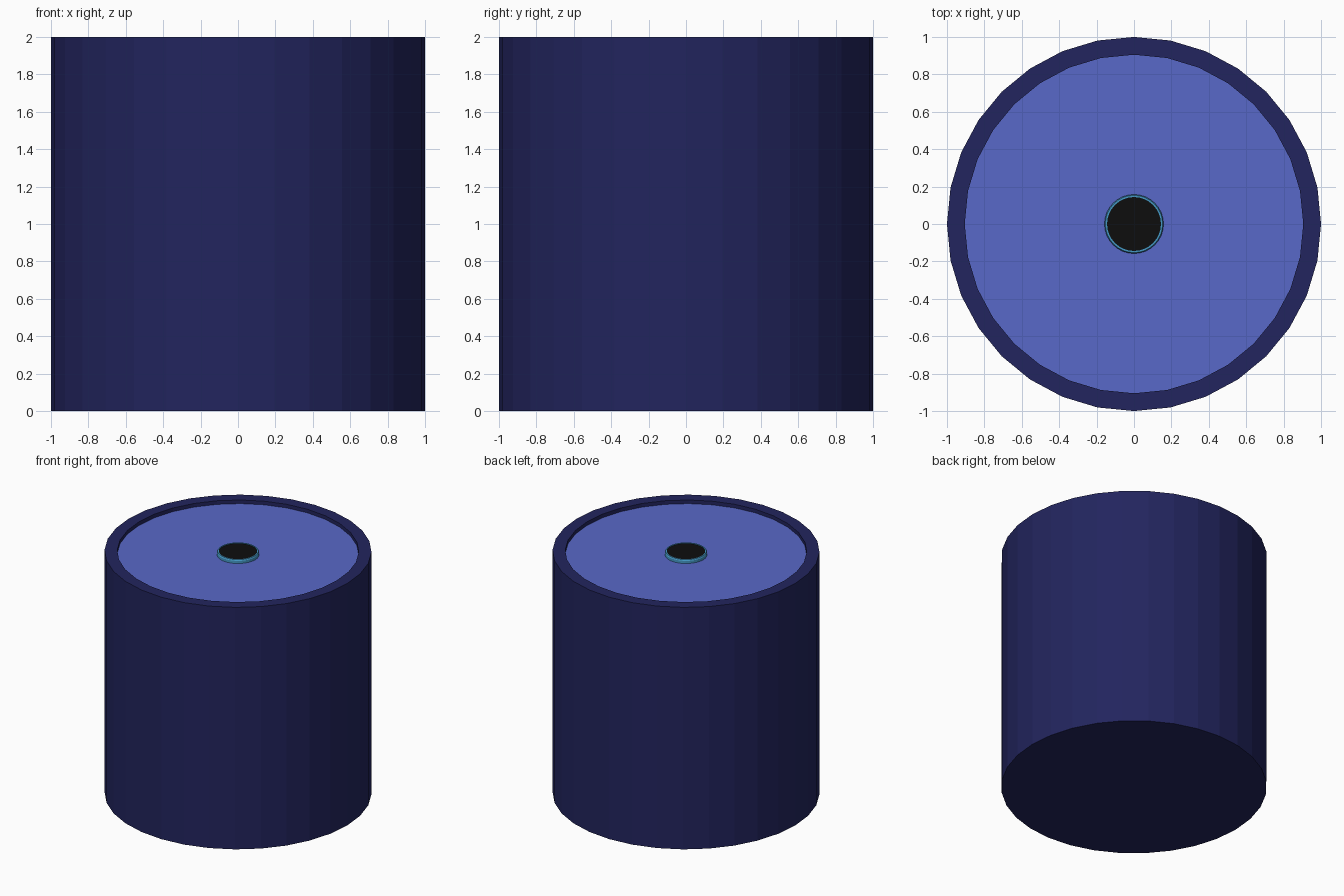
import bpy, bmesh, math

if "Cube" in bpy.data.objects:
    bpy.data.objects.remove(bpy.data.objects["Cube"])

SIDES = 32


def paint(obj, name, rgb):
    mat = bpy.data.materials.new(name)
    mat.diffuse_color = (*rgb, 1.0)
    mat.use_nodes = True
    mat.node_tree.nodes["Principled BSDF"].inputs["Base Color"].default_value = mat.diffuse_color
    obj.data.materials.append(mat)


def lathe(name, profile, rgb):
    """Revolve (radius, z) points around z; radius 0 or open ends are capped when flat."""
    bm = bmesh.new()
    rings = []
    for r, z in profile:
        rings.append([bm.verts.new((r * math.cos(a), r * math.sin(a), z))
                      for a in (2 * math.pi * i / SIDES for i in range(SIDES))])
    for lo, hi in zip(rings, rings[1:]):
        for i in range(SIDES):
            j = (i + 1) % SIDES
            bm.faces.new((lo[i], lo[j], hi[j], hi[i]))
    # flat caps at both ends of the profile
    bm.faces.new(rings[0][::-1])
    bm.faces.new(rings[-1])
    bmesh.ops.recalc_face_normals(bm, faces=bm.faces)
    mesh = bpy.data.meshes.new(name)
    bm.to_mesh(mesh)
    bm.free()
    obj = bpy.data.objects.new(name, mesh)
    bpy.context.collection.objects.link(obj)
    paint(obj, name + "_colour", rgb)
    return obj


# Outer can with a raised rim around a shallow recess
lathe("can_body", [(1, 0), (1, 2), (0.905, 2), (0.905, 1.95)], (0.016, 0.018, 0.112))

# Lid sitting just below the rim
lathe("lid", [(0.905, 1.95), (0.905, 1.97)], (0.098, 0.138, 0.578))

# Small collar in the middle of the lid, softened at its outer top edge
lathe("collar", [(0.158, 1.97), (0.158, 1.992), (0.153, 2.0), (0.144, 2.0), (0.144, 1.99)],
      (0.061, 0.33, 0.58))

# Black opening inside the collar
lathe("opening", [(0.144, 1.975), (0.144, 1.996)], (0.004, 0.004, 0.004))
